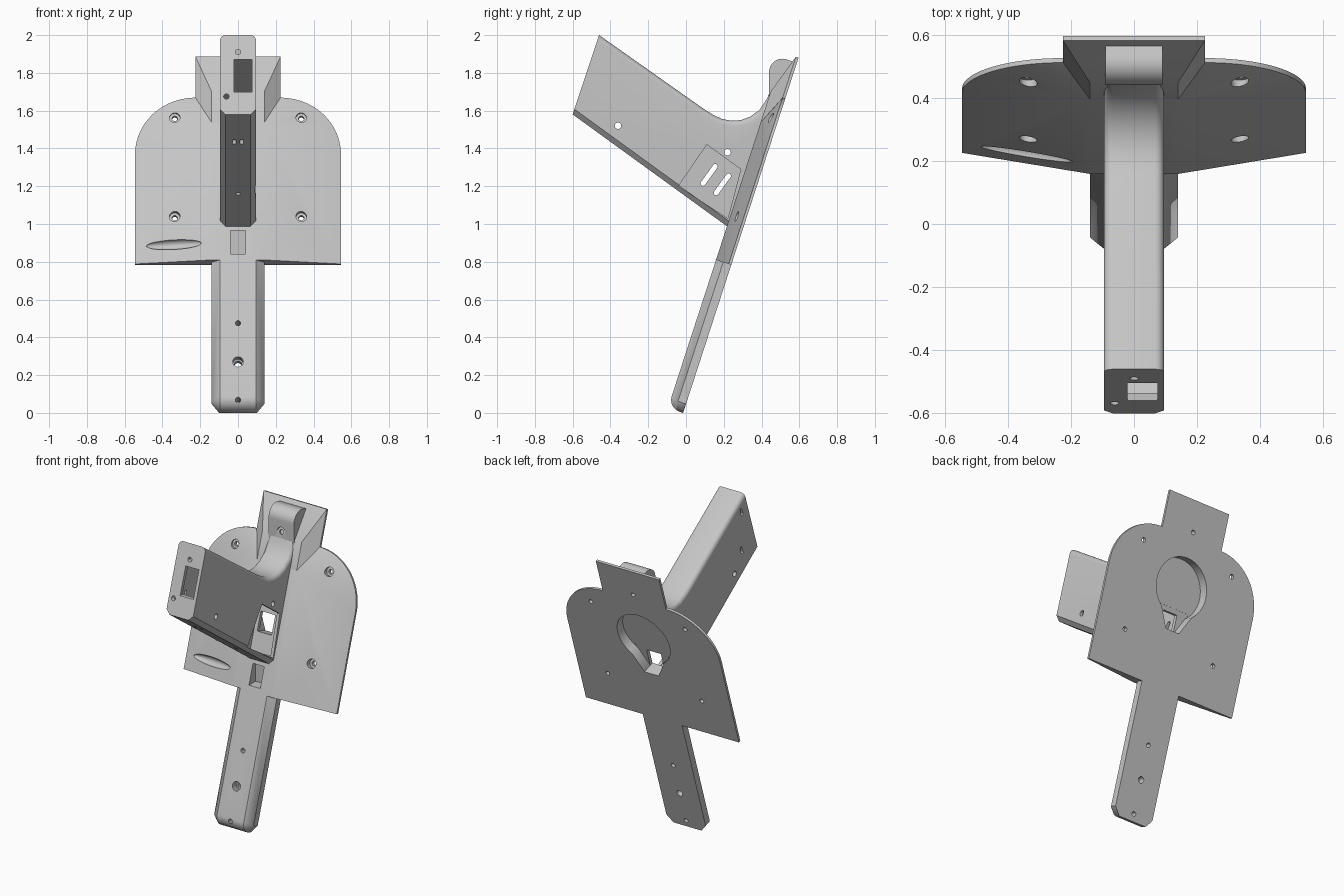
import bpy, bmesh
from math import sin, cos, pi, radians
from mathutils import Matrix, Vector

if "Cube" in bpy.data.objects:
    bpy.data.objects.remove(bpy.data.objects["Cube"])

grey = bpy.data.materials.new("light grey plastic")
grey.use_nodes = True
COLOUR = (0.56, 0.56, 0.56, 1)
grey.diffuse_color = COLOUR
grey.node_tree.nodes["Principled BSDF"].inputs["Base Color"].default_value = COLOUR

# Leaning frame of the mount: x across, s up the back face, d out to the front
LEAN = Matrix.Translation((0, -0.015, 0)) @ Matrix.Rotation(radians(-18), 4, 'X')
THICK = 0.085


def at(x, s, d):
    return LEAN @ Vector((x, -d, s))


def finish(name, bm):
    bmesh.ops.recalc_face_normals(bm, faces=bm.faces)
    mesh = bpy.data.meshes.new(name)
    bm.to_mesh(mesh)
    bm.free()
    mesh.materials.append(grey)
    obj = bpy.data.objects.new(name, mesh)
    bpy.context.scene.collection.objects.link(obj)
    return obj


def hull(name, points):
    bm = bmesh.new()
    verts = [bm.verts.new(p) for p in points]
    out = bmesh.ops.convex_hull(bm, input=verts)
    loose = {e for e in out["geom_interior"] + out["geom_unused"]
             if isinstance(e, bmesh.types.BMVert)}
    bmesh.ops.delete(bm, geom=list(loose), context='VERTS')
    bmesh.ops.dissolve_limit(bm, angle_limit=0.005, verts=bm.verts, edges=bm.edges)
    return finish(name, bm)


def ring(a, b, r, n=24):
    return [(a + r * cos(2 * pi * i / n), b + r * sin(2 * pi * i / n)) for i in range(n)]


def cut_front(outline, d0, d1):
    """Cutter with an x-s outline, running through the thickness."""
    return hull("cutter", [at(x, s, d) for x, s in outline for d in (d0, d1)])


def cut_side(outline, x0, x1):
    """Cutter with a y-z outline, running across."""
    return hull("cutter", [(x, y, z) for y, z in outline for x in (x0, x1)])


def cut_box(x0, x1, y0, y1, z0, z1):
    return hull("cutter", [(x, y, z) for x in (x0, x1) for y in (y0, y1) for z in (z0, z1)])


def carve(obj, cutters):
    for c in cutters:
        mod = obj.modifiers.new("cut", 'BOOLEAN')
        mod.operation, mod.solver, mod.object = 'DIFFERENCE', 'EXACT', c
    bpy.context.view_layer.update()
    graph = bpy.context.evaluated_depsgraph_get()
    mesh = bpy.data.meshes.new_from_object(obj.evaluated_get(graph))
    obj.modifiers.clear()
    obj.data = mesh
    mesh.name = obj.name


def screw_hole(x, s, seat, shank=0.014):
    return [cut_front(ring(x, s, shank), -0.1, 0.3), cut_front(ring(x, s, 0.028), seat, 0.3)]


# Mounting plate: thin arched rim swelling to a thick spine
arch = [(0.545, 0.824)]
arch += [(0.225 + 0.32 * cos(i * pi / 40), 1.435 + 0.315 * sin(i * pi / 40)) for i in range(21)]
pts = [at(k * x, s, d) for k in (-1, 1) for x, s in arch for d in (0, 0.015)]
pts += [at(k * 0.14, s, THICK) for k in (-1, 1) for s in (0.824, 1.59)]
plate = hull("mounting_plate", pts)

# Flared head block above the plate
pts = [at(k * 0.225, s, d) for k in (-1, 1) for s in (1.7, 1.978) for d in (0, 0.015)]
pts += [at(k * 0.14, s, THICK) for k in (-1, 1) for s in (1.59, 1.762)]
head = hull("head_block", pts)

# Handle with chamfered front edges and a rounded foot
pts = []
for k in (-1, 1):
    pts += [at(k * 0.14, s, d) for s in (0.05, 0.85) for d in (0, 0.045)]
    pts += [at(k * 0.1, 0, 0), at(k * 0.095, 0.85, THICK)]
    pts += [at(k * 0.095, 0.065 * (1 - cos(a * pi / 16)), 0.02 + 0.065 * sin(a * pi / 16))
            for a in range(9)]
handle = hull("handle", pts)

# Arm: side profile, chamfered below and rounded above
lower = [(-0.6, 1.58), (0.225, 0.982)]
back = [(0.27, 1.01), (0.51, 1.74)]
upper = [(0.458, 1.74), (0.43, 1.665), (0.39, 1.605), (0.34, 1.568), (0.29, 1.55), (0.24, 1.547),
         (0.19, 1.556), (0.14, 1.58), (0.09, 1.612), (-0.46, 2.0)]
profile = lower + back + upper
bm = bmesh.new()
sides = [[bm.verts.new((x, y, z)) for y, z in profile] for x in (-0.095, 0.095)]
n = len(profile)
for side in sides:
    bm.faces.new(side)
for i in range(n):
    j = (i + 1) % n
    bm.faces.new((sides[0][i], sides[0][j], sides[1][j], sides[1][i]))
bmesh.ops.recalc_face_normals(bm, faces=bm.faces)
below = [bm.edges.get((s[0], s[1])) for s in sides]
above = [bm.edges.get((s[i], s[i + 1])) for s in sides for i in range(4, n - 1)]
bmesh.ops.bevel(bm, geom=below, offset=0.028, segments=1, affect='EDGES', profile=0.5)
bmesh.ops.bevel(bm, geom=above, offset=0.028, segments=5, affect='EDGES', profile=0.5)
arm = finish("arm", bm)

# Round-topped tab standing on the head block
tab_side = [(0.44, 1.64), (0.5, 1.64), (0.575, 1.82), (0.565, 1.86)]
tab_side += [(0.51 - 0.07 * cos(a * pi / 20), 1.805 + 0.07 * sin(a * pi / 20)) for a in range(13)]
tab = cut_side(tab_side, -0.09, 0.09)
tab.name = tab.data.name = "tab"

# Openings in the plate: round back pocket, tapered outlet, screw holes, recess, groove
pocket = [cut_front(ring(0, 1.445, 0.185, 48), -0.1, 0.06),
          cut_front([(-0.05, 1.18), (0.05, 1.18), (0.13, 1.33), (-0.13, 1.33)], -0.1, 0.061),
          cut_front([(-0.051, 1.179), (0.051, 1.179), (0.051, 1.3), (-0.051, 1.3)], -0.11, 0.14)]
plate_cuts = [cut_box(-0.04, 0.04, 0.05, 0.235, 0.84, 0.965)]
for x in (-0.335, 0.335):
    for s in (1.077, 1.63):
        plate_cuts += screw_hole(x, s, 0.025)
bm = bmesh.new()
place = (LEAN @ Matrix.Translation((-0.34, -0.055, 0.92)) @ Matrix.Rotation(radians(-10), 4, 'Z')
         @ Matrix.Diagonal((0.15, 0.03, 0.027, 1)))
bmesh.ops.create_uvsphere(bm, u_segments=32, v_segments=16, radius=1, matrix=place)
plate_cuts.append(finish("cutter", bm))

# Openings in the handle and tab
handle_cuts = screw_hole(0, 0.257, 0.04, 0.02)
handle_cuts += [cut_front(ring(0, s, 0.014), -0.1, 0.2) for s in (0.046, 0.472)]
tab_cuts = screw_hole(0, 1.79, 0.1)

# Openings in the arm: hollow core, end window, side window, slots and pin holes
arm_cuts = [cut_side([(-0.572, 1.595), (0.212, 1.025), (0.236, 1.035), (0.35, 1.395),
                      (-0.448, 1.955)], -0.075, 0.075),
            cut_box(-0.02, 0.074, -0.7, -0.47, 1.7, 1.87),
            cut_side([(-0.04, 1.2), (0.11, 1.42), (0.29, 1.29), (0.222, 1.03)], 0.05, 0.2)]
for y, z in ((0.09, 1.215), (0.16, 1.165)):
    arm_cuts.append(cut_side(ring(y, z, 0.013) + ring(y + 0.065, z + 0.09, 0.013), -0.2, -0.05))
for y, z in ((-0.36, 1.52), (0.22, 1.38)):
    arm_cuts.append(cut_side(ring(y, z, 0.017), -0.2, 0.2))
for z in (1.63, 1.875):
    arm_cuts.append(cut_side(ring(-0.435, z, 0.009) + ring(-0.425, z + 0.03, 0.009), -0.2, -0.05))
for x, z in ((0, 1.91), (-0.062, 1.675)):
    arm_cuts.append(hull("cutter", [(a, y, b) for a, b in ring(x, z, 0.014) for y in (-0.7, -0.47)]))
for k in (-0.02, 0.02):
    arm_cuts.append(cut_box(k - 0.009, k + 0.009, -0.415, -0.385, 1.35, 1.52))
arm_cuts.append(hull("cutter", [(a, b, z) for a, b in ring(0, -0.02, 0.011) for z in (1.1, 1.25)]))

carve(plate, pocket + plate_cuts)
carve(head, pocket + tab_cuts)
carve(handle, handle_cuts)
carve(arm, arm_cuts + pocket)
carve(tab, tab_cuts)

# Remove cutters and set shading
for c in set(pocket + plate_cuts + handle_cuts + tab_cuts + arm_cuts):
    bpy.data.objects.remove(c)
bpy.ops.object.select_all(action='DESELECT')
for part in (plate, head, handle, arm, tab):
    part.select_set(True)
    bpy.context.view_layer.objects.active = part
bpy.ops.object.shade_smooth_by_angle(angle=radians(30))
